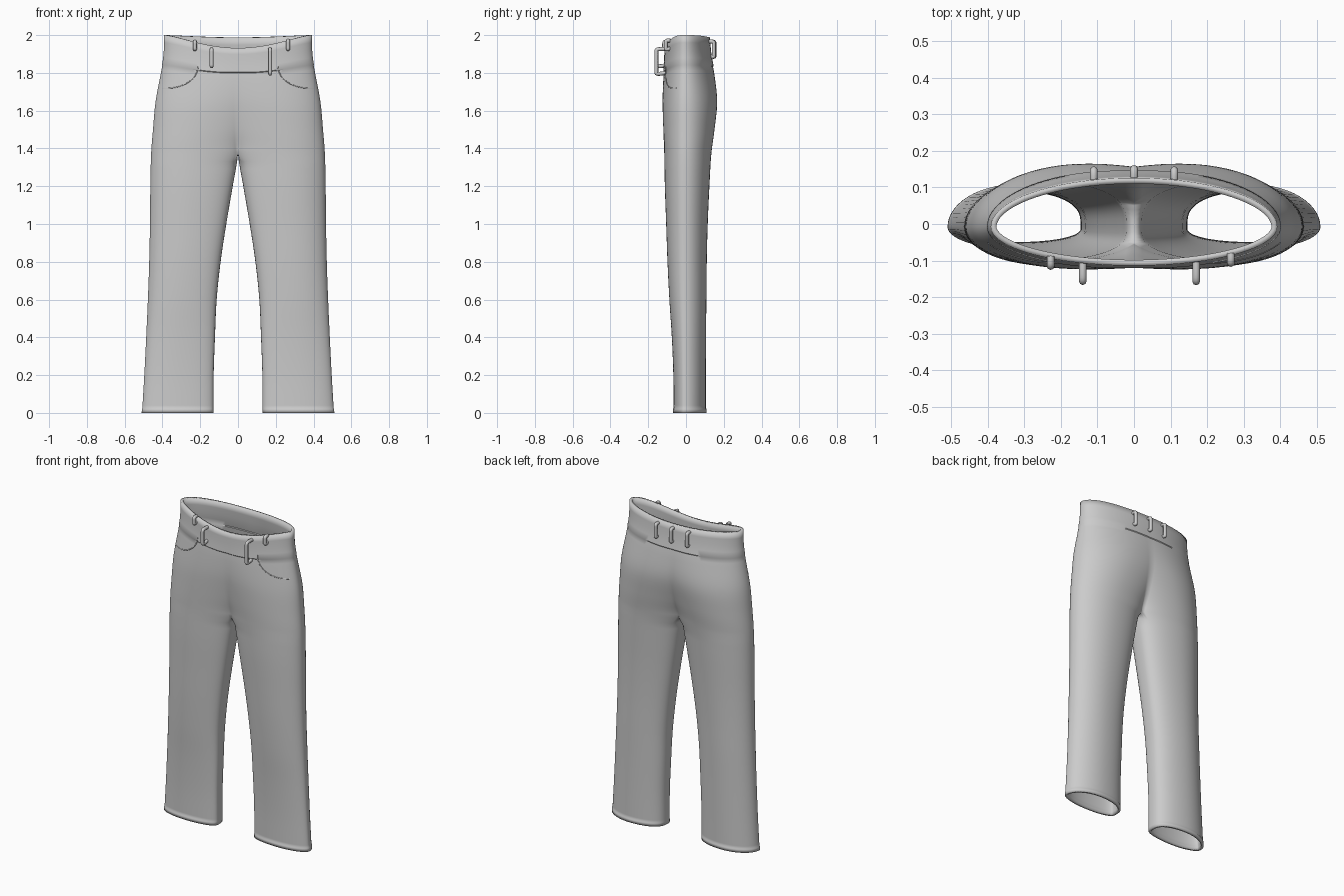
import bpy, bmesh
from math import sin, cos, acos, radians, pi

if "Cube" in bpy.data.objects:
    bpy.data.objects.remove(bpy.data.objects["Cube"])

# Profile rows: height, outer x, inner x, front y, back y, half-angle of the outer arc
ROWS = [
    (0.00, .508, .130, -.065, .105, 155),
    (0.20, .496, .129, -.067, .105, 155),
    (0.40, .486, .122, -.075, .106, 155),
    (0.60, .477, .113, -.088, .108, 155),
    (0.80, .470, .092, -.098, .110, 155),
    (1.00, .466, .062, -.105, .115, 155),
    (1.20, .464, .028, -.112, .124, 155),
    (1.37, .460, .000, -.115, .134, 155),
    (1.50, .450, .000, -.120, .151, 134),
    (1.65, .436, .000, -.124, .165, 114),
    (1.80, .408, .000, -.120, .150, 100),
    (1.90, .392, .000, -.113, .132, 93),
    (2.00, .390, .000, -.110, .122, 90),
]
CROTCH, YC = 1.37, -.008
N_OUT, N_IN = 48, 10


def profile(z):
    """Smooth (Hermite) interpolation of the profile rows."""
    k = 0
    while k < len(ROWS) - 2 and z > ROWS[k + 1][0]:
        k += 1
    a, b = ROWS[k], ROWS[k + 1]
    p, q = ROWS[max(k - 1, 0)], ROWS[min(k + 2, len(ROWS) - 1)]
    h = b[0] - a[0]
    t = (z - a[0]) / h
    res = []
    for j in range(1, 6):
        m0 = (b[j] - p[j]) / (b[0] - p[0]) * h
        m1 = (q[j] - a[j]) / (q[0] - a[0]) * h
        res.append((2*t**3 - 3*t*t + 1)*a[j] + (t**3 - 2*t*t + t)*m0
                   + (3*t*t - 2*t**3)*b[j] + (t**3 - t*t)*m1)
    out, inn, yf, yb, ang = res
    band = .004 if z > 1.842 or z < .022 else 0      # waistband and hem step
    return out + band * .5, max(inn, 0), yf - band, yb + band, radians(min(max(ang, 90), 155))


def point(z, phi, leg):
    """Point on the cloth; phi runs from the front, round the outside, to the back."""
    out, inn, yf, yb, ang = profile(z)
    base = -1 if leg else cos(ang)
    x = max(0, inn + (out - inn) * (cos(phi) - base) / (1 - base))
    s = sin(phi)
    m = abs(s) ** (.7 if cos(phi) < 0 else 1)
    y = YC + m * ((yb - YC) if s > 0 else (yf - YC))
    w = max(0, (z - 1.6) / .4)
    dip = (.068 if s < 0 else .012) * abs(s) ** 3 * w  # waist is lower at the front
    return x, y, z - dip


def surface(x, z, side):
    """Cloth point of the trunk at a given x (side -1 front, 1 back)."""
    out, _, _, _, ang = profile(z)
    c = abs(x) / out * (1 - cos(ang)) + cos(ang)
    p = point(z, side * acos(min(1, max(-1, c))), False)
    return x, p[1], p[2]


def smooth(ob, angle=40):
    bpy.ops.object.select_all(action='DESELECT')
    ob.select_set(True)
    bpy.context.view_layer.objects.active = ob
    bpy.ops.object.shade_smooth_by_angle(angle=radians(angle))


# Trousers shell: one half, mirrored, with cloth thickness
bm = bmesh.new()


def ring(z, leg):
    ang = profile(z)[4]
    arc = [-ang + 2 * ang * i / N_OUT for i in range(N_OUT + 1)]
    pts = [point(z, f, leg and z < CROTCH) for f in arc]
    if leg:
        for i in range(1, N_IN):
            f = ang + (2 * pi - 2 * ang) * i / N_IN
            pts.append(point(z, f, z < CROTCH))
    return [bm.verts.new(p) for p in pts]


def bridge(lo, hi, count, closed):
    for i in range(count):
        j = (i + 1) % len(lo) if closed else i + 1
        bm.faces.new((lo[i], lo[j], hi[j], hi[i]))


leg_z = [0, .020, .025] + [.04 + (CROTCH - .04) * i / 34 for i in range(34)] + [CROTCH]
prev = None
for z in leg_z:
    cur = ring(z, True)
    if prev:
        bridge(prev, cur, len(cur), True)
    prev = cur
trunk_z = [CROTCH + .47 * i / 18 for i in range(1, 19)] + [1.845, 1.88, 1.92, 1.96, 2.0]
for z in trunk_z:
    cur = ring(z, False)
    bridge(prev, cur, N_OUT, False)
    prev = cur
mesh = bpy.data.meshes.new("trousers")
bm.to_mesh(mesh)
bm.free()
trousers = bpy.data.objects.new("trousers", mesh)
bpy.context.collection.objects.link(trousers)
smooth(trousers)
mir = trousers.modifiers.new("mirror", 'MIRROR')
mir.merge_threshold = .0005
sol = trousers.modifiers.new("thickness", 'SOLIDIFY')
sol.thickness, sol.offset = .016, -1
for m in ("mirror", "thickness"):      # keep shading modifier last
    trousers.modifiers.move(trousers.modifiers.find(m), 0 if m == "mirror" else 1)


def tube(name, pts, radius):
    """Rounded cord through a few points, converted to a mesh."""
    cu = bpy.data.curves.new(name, 'CURVE')
    cu.dimensions = '3D'
    cu.bevel_depth, cu.bevel_resolution, cu.use_fill_caps = radius, 2, True
    cu.resolution_u = 6
    sp = cu.splines.new('NURBS')
    sp.points.add(len(pts) - 1)
    for q, p in zip(sp.points, pts):
        q.co = (*p, 1)
    sp.order_u, sp.use_endpoint_u = 3, True
    ob = bpy.data.objects.new(name, cu)
    bpy.context.collection.objects.link(ob)
    bpy.ops.object.select_all(action='DESELECT')
    ob.select_set(True)
    bpy.context.view_layer.objects.active = ob
    bpy.ops.object.convert(target='MESH')
    smooth(bpy.context.object, 50)


# Belt loops: x, bottom z, top z, side, how far they stand out
LOOPS = [(-.228, 1.92, 1.975, -1, .026), (-.14, 1.83, 1.935, -1, .050),
         (.17, 1.79, 1.935, -1, .050), (.265, 1.92, 1.98, -1, .026),
         (-.11, 1.88, 1.975, 1, .020), (0, 1.88, 1.975, 1, .020), (.11, 1.88, 1.975, 1, .020)]
for x, z0, z1, side, reach in LOOPS:
    y0 = surface(x, z0, side)[1]
    y1 = surface(x, 1.99, side)[1]
    yo = (max if side > 0 else min)(y0, y1) + side * (reach - .008)
    tube("belt_loop", [(x, y1 - side * .006, z1 - .01), (x, yo, z1 - .005), (x, yo, z1 - .03),
                       (x, yo, z0 + .02), (x, yo, z0), (x, y0 - side * .006, z0 + .01)], .0105)

# Curved pocket seams on the front
for s in (-1, 1):
    seam = []
    for i in range(13):
        t = pi / 2 * i / 12
        seam.append(surface(s * (.40 - .19 * cos(t)), 1.87 - .15 * sin(t), -1))
    tube("pocket_seam", seam, .0025)
